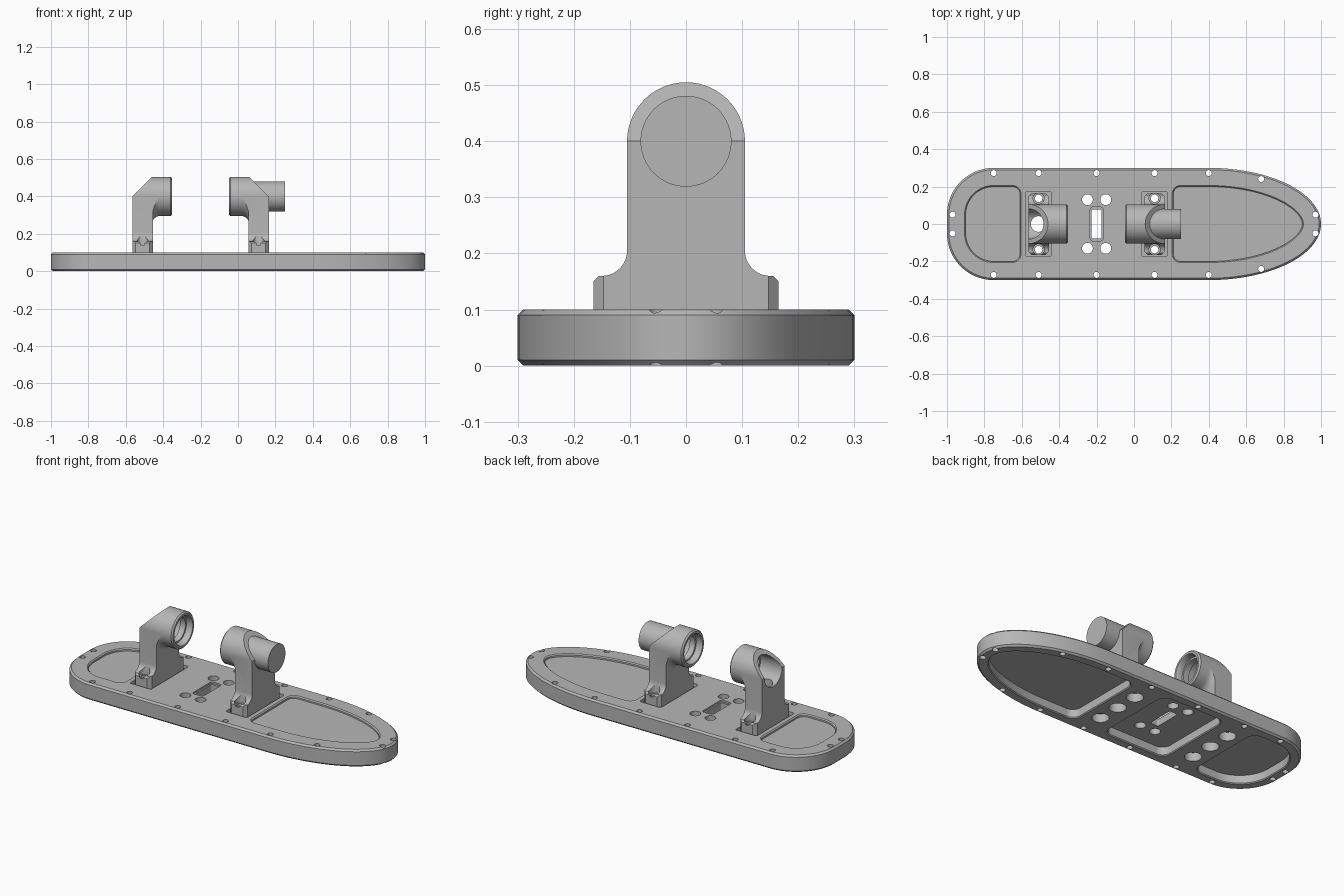
import bpy, bmesh
from math import sin, cos, pi, hypot, radians

if "Cube" in bpy.data.objects:
    bpy.data.objects.remove(bpy.data.objects["Cube"], do_unlink=True)

grey = bpy.data.materials.new("plain grey")
grey.use_nodes = True
grey.diffuse_color = (0.47, 0.47, 0.47, 1)
grey.node_tree.nodes["Principled BSDF"].inputs["Base Color"].default_value = grey.diffuse_color

MID = -0.2        # plane the two brackets mirror about
POST = 0.31       # bracket post distance from that plane
SCREW = 0.137     # bracket screw offset in y


def solid(name, lofts):
    """Closed solids, each lofted through a list of point rings."""
    bm = bmesh.new()
    for rings in lofts:
        loops = [[bm.verts.new(p) for p in ring] for ring in rings]
        for a, b in zip(loops, loops[1:]):
            for i in range(len(a)):
                j = (i + 1) % len(a)
                bm.faces.new((a[i], a[j], b[j], b[i]))
        bm.faces.new(loops[0][::-1])
        bm.faces.new(loops[-1])
    bmesh.ops.recalc_face_normals(bm, faces=bm.faces)
    mesh = bpy.data.meshes.new(name)
    bm.to_mesh(mesh)
    bm.free()
    mesh.materials.append(grey)
    obj = bpy.data.objects.new(name, mesh)
    bpy.context.collection.objects.link(obj)
    return obj


def boolean(obj, operation, lofts):
    tool = solid("cutter", lofts)
    tool.hide_render = True
    mod = obj.modifiers.new("cut", 'BOOLEAN')
    mod.operation, mod.solver, mod.object = operation, 'EXACT', tool
    bpy.context.view_layer.update()
    graph = bpy.context.evaluated_depsgraph_get()
    mesh = bpy.data.meshes.new_from_object(obj.evaluated_get(graph))
    obj.modifiers.clear()
    obj.data = mesh
    bpy.data.objects.remove(tool, do_unlink=True)


def outline(x0, x1, h, left, right, d=0.0, n=20):
    """Plan shape with elliptical corners (rx, ry), inset by d."""
    pts = []
    corners = [(x1, right, 1, 1), (x0, left, -1, 1), (x0, left, -1, -1), (x1, right, 1, -1)]
    for k, (x, (ax, ay), sx, sy) in enumerate(corners):
        for i in range(n + 1):
            t = k * pi / 2 + i * pi / 2 / n
            c, s = cos(t), sin(t)
            m = hypot(ay * c, ax * s)
            p = (x - sx * ax + ax * c - d * ay * c / m,
                 sy * (h - ay) + ay * s - d * ax * s / m)
            if not pts or hypot(p[0] - pts[-1][0], p[1] - pts[-1][1]) > 1e-5:
                pts.append(p)
    if hypot(pts[0][0] - pts[-1][0], pts[0][1] - pts[-1][1]) < 1e-5:
        pts.pop()
    return pts


def stack(shape, levels):
    """Rings of one plan shape at (inset, height) levels."""
    return [[(x, y, z) for x, y in outline(*shape, d=d)] for d, z in levels]


def peg(x, y, r, z0, z1, n=32):
    return [[(x + r * cos(2 * pi * i / n), y + r * sin(2 * pi * i / n), z) for i in range(n)]
            for z in (z0, z1)]


def box_shape(xc, hx, hy, r):
    return (xc - hx, xc + hx, hy, (r, r), (r, r))


# Plan shapes: whole board, nose section, tail section
ROUND, NOSE = (0.25, 0.25), (0.6, 0.3)
board = (-1, 1, 0.3, ROUND, NOSE)


def nose(x, wall, r):
    return (x - wall, 1, 0.3, (wall + r, wall + r), NOSE)


def tail(x, wall, r):
    return (-1, x + wall, 0.3, ROUND, (wall + r, wall + r))


# Base plate with chamfered rims
plate = solid("base_plate", [stack(board, [(0.01, 0), (0, 0.01), (0, 0.09), (0.01, 0.1)])])
posts = [MID - POST, MID + POST]

# Shallow recesses on top, with chamfered edges
TOP = [(0.1, 0.085), (0.1, 0.094), (0.09, 0.104)]
SEAT = [(0, 0.08), (0, 0.12)]
recesses = [stack(nose(0.21, 0.1, 0.04), TOP), stack(tail(-0.61, 0.1, 0.04), TOP),
            stack(box_shape(MID, 0.035, 0.09, 0.015), [(0, 0.09), (0, 0.12)])]
recesses += [stack(box_shape(x, 0.069, 0.175, 0.012), SEAT) for x in posts]
boolean(plate, 'DIFFERENCE', recesses)

# Deep pockets and counterbores underneath
UNDER = [(0.05, -0.005), (0.06, 0.005), (0.06, 0.05)]
pockets = [stack(nose(0.2, 0.06, 0.05), UNDER), stack(tail(-0.6, 0.06, 0.05), UNDER),
           stack(box_shape(MID, 0.2, 0.24, 0.05), [(-0.01, -0.005), (0, 0.005), (0, 0.05)])]
pockets += [peg(x, y, 0.045, -0.01, 0.05) for x in posts for y in (-SCREW, SCREW)]
pockets += [peg(x, 0, 0.045, -0.01, 0.2) for x in posts]
boolean(plate, 'DIFFERENCE', pockets)

# Through holes: rim screws, centre holes, slot and bracket screws
rim = [(x, 0.272) for x in (-0.75, -0.51, -0.2, 0.11, 0.4)]
rim += [(0.68, 0.24), (-0.97, 0.05), (0.97, 0.05)]
holes = [peg(x, s * y, 0.016, -0.1, 0.2, 20) for x, y in rim for s in (-1, 1)]
holes += [peg(MID + sx * 0.049, sy * 0.13, 0.029, -0.1, 0.2) for sx in (-1, 1) for sy in (-1, 1)]
holes += [peg(x, y, 0.02, -0.1, 0.2) for x in posts for y in (-SCREW, SCREW)]
holes.append(stack(box_shape(MID, 0.026, 0.078, 0.01), [(0, -0.1), (0, 0.2)]))
boolean(plate, 'DIFFERENCE', holes)


# Pipe brackets
AXIS, R = 0.4, 0.105


def end_profile():
    """Half of the bracket seen along the pipe, mirrored into a loop."""
    half = [(0.18, 0.07), (0.18, 0.15), (0.165, 0.15), (0.155, 0.16)]
    half += [(0.15 - 0.045 * sin(a), 0.205 - 0.045 * cos(a))
             for a in [i * pi / 20 for i in range(11)]]
    half += [(R * cos(a), AXIS + R * sin(a)) for a in [i * pi / 48 for i in range(24)]]
    return half + [(0, AXIS + R)] + [(-y, z) for y, z in reversed(half)]


def bracket(name, side):
    def X(u):
        return MID + side * u

    def lathe(profile, n=64):
        return [[(X(u), r * cos(2 * pi * i / n), AXIS + r * sin(2 * pi * i / n))
                 for i in range(n)] for u, r in profile]

    # Post with chamfered foot corners
    hx, hy, c = 0.055, 0.165, 0.018
    plan = [(hx, hy - c), (hx - c, hy), (c - hx, hy), (-hx, hy - c)]
    plan += [(-a, -b) for a, b in plan]
    obj = solid(name, [[[(X(POST + a), b, z) for a, b in plan] for z in (0.08, 0.56)]])

    # Pipe collar flaring into the post, trimmed to the end profile
    flare = [(0.218 + 0.04 * sin(a), R + 0.04 * (1 - cos(a)))
             for a in [i * pi / 16 for i in range(9)]]
    collar = [(0.152, R - 0.008), (0.16, R)] + flare + [(0.3, R + 0.04), (0.3, 0.06)]
    boolean(obj, 'UNION', [lathe(collar)])
    boolean(obj, 'INTERSECT', [[[(X(u), y, z) for y, z in end_profile()] for u in (0.1, 0.45)]])

    # Sloped shoulder
    wedge = [(0.225, 0.54), (0.425, 0.34), (0.425, 0.6), (0.225, 0.6)]
    boolean(obj, 'DIFFERENCE', [[[(X(u), y, z) for u, z in wedge] for y in (-0.3, 0.3)]])

    # Stepped bore, cable channel and screw seats
    bore = [(0.14, 0.092), (0.16, 0.081), (0.19, 0.081), (0.19, 0.071),
            (0.225, 0.071), (0.225, 0.081), (0.45, 0.081)]
    boolean(obj, 'DIFFERENCE', [lathe(bore)])
    boolean(obj, 'DIFFERENCE', [peg(X(POST), 0, 0.042, 0, AXIS)])
    boolean(obj, 'DIFFERENCE', [peg(X(POST), y, 0.03, 0.14, 0.25) for y in (-SCREW, SCREW)])
    boolean(obj, 'DIFFERENCE', [peg(X(POST), y, 0.02, 0, 0.2) for y in (-SCREW, SCREW)])
    return obj


parts = [plate, bracket("nose_bracket", 1), bracket("tail_bracket", -1)]

# Smooth curved walls while keeping edges crisp
bpy.ops.object.select_all(action='DESELECT')
for part in parts:
    part.select_set(True)
bpy.context.view_layer.objects.active = plate
bpy.ops.object.shade_smooth_by_angle(angle=radians(30))
